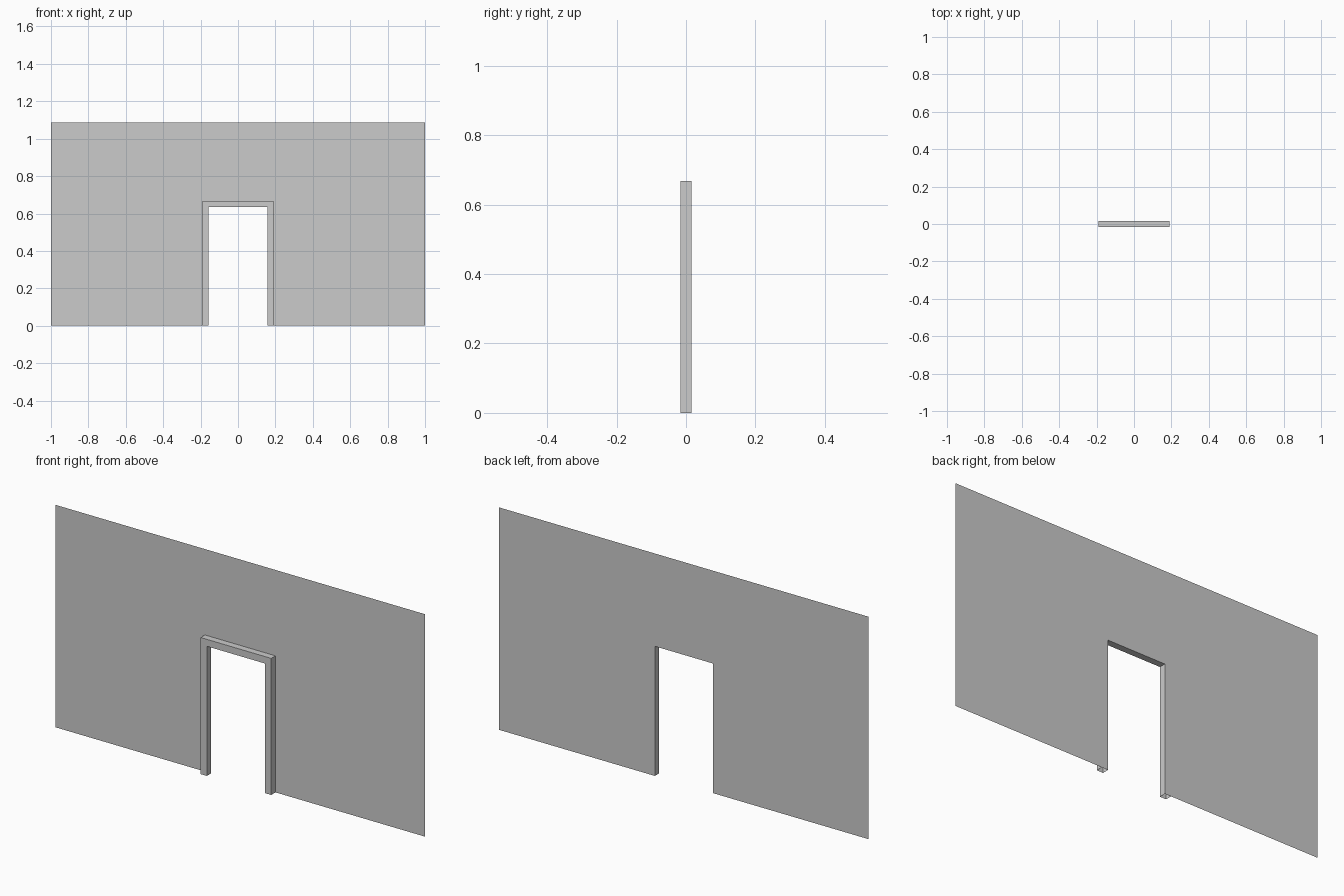
import bpy

if "Cube" in bpy.data.objects:
    bpy.data.objects.remove(bpy.data.objects["Cube"])

HALF_WIDTH, HEIGHT = 1.0, 1.088
OUTER = (0.191, 0.668)   # half width and top of the frame's outside
INNER = (0.157, 0.634)   # half width and top of the opening
FRONT, BACK = -0.0165, 0.0165


def make_object(name, verts, faces):
    mesh = bpy.data.meshes.new(name)
    mesh.from_pydata(verts, [], faces)
    mesh.update()
    obj = bpy.data.objects.new(name, mesh)
    bpy.context.collection.objects.link(obj)
    return obj


def arch(size, y):
    """Door-shaped path: left foot, left top, right top, right foot."""
    w, h = size
    return [(-w, y, 0), (-w, y, h), (w, y, h), (w, y, 0)]


# Wall: a single thin sheet with the doorway cut out of its outline
wall = [(-HALF_WIDTH, BACK, 0), *arch(INNER, BACK), (HALF_WIDTH, BACK, 0),
        (HALF_WIDTH, BACK, HEIGHT), (-HALF_WIDTH, BACK, HEIGHT)]
make_object("wall", wall, [range(len(wall))])

# Door frame: three-sided casing swept round the opening, open at back and feet
rails = [arch(OUTER, BACK), arch(OUTER, FRONT), arch(INNER, FRONT), arch(INNER, BACK)]
verts = [p for rail in rails for p in rail]
faces = [(4 * r + i, 4 * (r + 1) + i, 4 * (r + 1) + i + 1, 4 * r + i + 1)
         for r in range(3) for i in range(3)]
make_object("door_frame", verts, faces)
